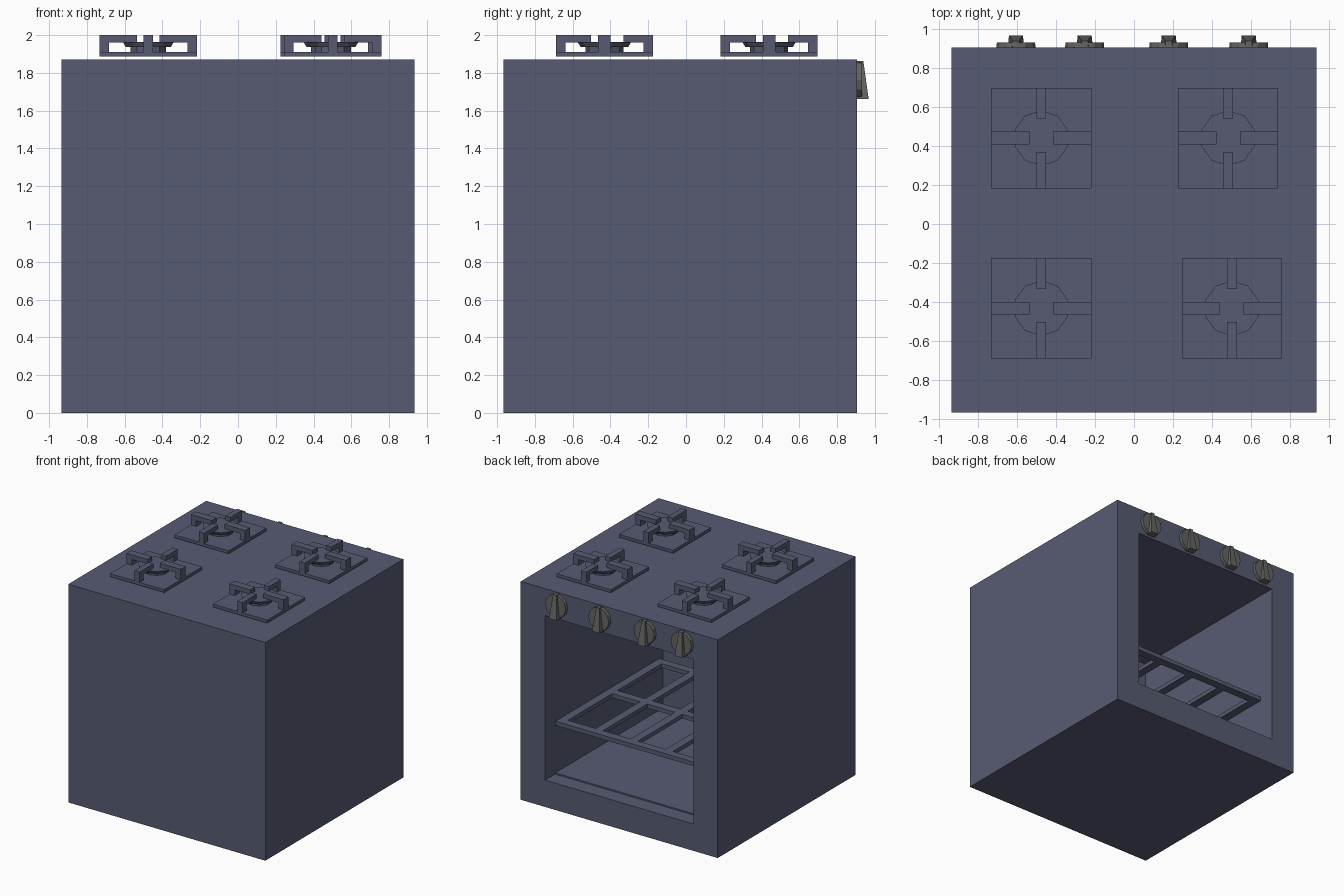
import bpy, bmesh, math
from mathutils import Matrix, Vector

cube = bpy.data.objects.get("Cube")
if cube:
    bpy.data.objects.remove(cube, do_unlink=True)


def material(name, rgb):
    m = bpy.data.materials.new(name)
    m.use_nodes = True
    color = (*rgb, 1)
    m.diffuse_color = color
    m.node_tree.nodes["Principled BSDF"].inputs["Base Color"].default_value = color
    return m


slate = material("slate_blue", (0.095, 0.105, 0.168))
grey = material("knob_grey", (0.128, 0.128, 0.123))


def add_box(bm, x0, x1, y0, y1, z0, z1):
    size = Vector((x1 - x0, y1 - y0, z1 - z0))
    mid = Vector((x0 + x1, y0 + y1, z0 + z1)) / 2
    mat = Matrix.Translation(mid) @ Matrix.Diagonal((*size, 1))
    return bmesh.ops.create_cube(bm, size=1, matrix=mat)["verts"]


def add_disc(bm, r0, r1, z0, z1, sides, turn=Matrix()):
    mat = turn @ Matrix.Translation((0, 0, (z0 + z1) / 2))
    bmesh.ops.create_cone(bm, cap_ends=True, segments=sides, radius1=r0,
                          radius2=r1, depth=z1 - z0, matrix=mat)


def finish(bm, name, mat, loc=(0, 0, 0)):
    bmesh.ops.recalc_face_normals(bm, faces=bm.faces)
    mesh = bpy.data.meshes.new(name)
    bm.to_mesh(mesh)
    bm.free()
    mesh.materials.append(mat)
    ob = bpy.data.objects.new(name, mesh)
    ob.location = loc
    bpy.context.collection.objects.link(ob)
    return ob


# Oven body: inset one face, push it inward to form the cavity
bm = bmesh.new()
add_box(bm, -0.935, 0.935, -0.965, 0.905, 0, 1.872)
bm.normal_update()
door_side = max(bm.faces, key=lambda f: f.normal.y)
bmesh.ops.inset_individual(bm, faces=[door_side], thickness=0.23, use_even_offset=True)
cavity = bmesh.ops.extrude_face_region(bm, geom=[door_side])
bmesh.ops.translate(bm, vec=(0, -1.6, 0),
                    verts=[v for v in cavity["geom"] if isinstance(v, bmesh.types.BMVert)])
if door_side.is_valid:
    bmesh.ops.delete(bm, geom=[door_side], context="FACES_ONLY")
finish(bm, "oven_body", slate)

# Rack: grid of flat bars, four cells wide and two deep
bm = bmesh.new()
bar, half_w, y_back, y_front = 0.07, 0.7, -0.64, 0.77
pitch = (2 * half_w - bar) / 4
for i in range(5):
    x = -half_w + i * pitch
    add_box(bm, x, x + bar, y_back, y_front, 0.65, 0.685)
for i in range(3):
    y = y_back + i * (y_front - y_back - bar) / 2
    for k in range(4):
        x = -half_w + bar + k * pitch
        add_box(bm, x, x + pitch - bar, y, y + bar, 0.65, 0.685)
finish(bm, "oven_rack", slate)

# Thin tray on the cavity floor
bm = bmesh.new()
add_box(bm, -half_w, half_w, y_back, y_front, 0.23, 0.242)
finish(bm, "floor_tray", slate)


# Burners: base plate, four bent arms and a faceted cap
def burner(name, x, y):
    bm = bmesh.new()
    r = 0.257
    add_box(bm, -r, r, -r, r, 0, 0.025)
    for i, (half, inner) in enumerate(((0.033, 0.06), (0.025, 0.1), (0.033, 0.06), (0.025, 0.07))):
        arm = add_box(bm, inner, r, -half, half, 0.074, 0.114)
        leg = add_box(bm, r - 0.05, r, -half, half, 0.025, 0.074)
        bmesh.ops.rotate(bm, verts=arm + leg, matrix=Matrix.Rotation(i * math.pi / 2, 3, "Z"))
    add_disc(bm, 0.1, 0.1, 0.025, 0.054, 10)
    add_disc(bm, 0.125, 0.142, 0.05, 0.078, 10)
    finish(bm, name, slate, (x, y, 1.886))


burner("burner_back_right", -0.475, 0.44)
burner("burner_back_left", 0.482, 0.44)
burner("burner_front_right", -0.475, -0.432)
burner("burner_front_left", 0.502, -0.432)


# Knobs: faceted disc with a wedge grip, thicker towards the bottom
def knob(name, x):
    bm = bmesh.new()
    face_out = Matrix.Rotation(-math.pi / 2, 4, "X")
    add_disc(bm, 0.1, 0.098, 0, 0.026, 12, face_out)
    for v in add_box(bm, -0.042, 0.042, 0, 0.062, -0.1, 0.1):
        top, outer = v.co.z > 0, v.co.y > 0.03
        if top:
            v.co.x *= 0.45
            if outer:
                v.co.y = 0.034
        if outer:
            v.co.x *= 0.85
    finish(bm, name, grey, (x, 0.905, 1.762))


for i, x in enumerate((-0.605, -0.253, 0.178, 0.588)):
    knob(f"knob_{i + 1}", x)
